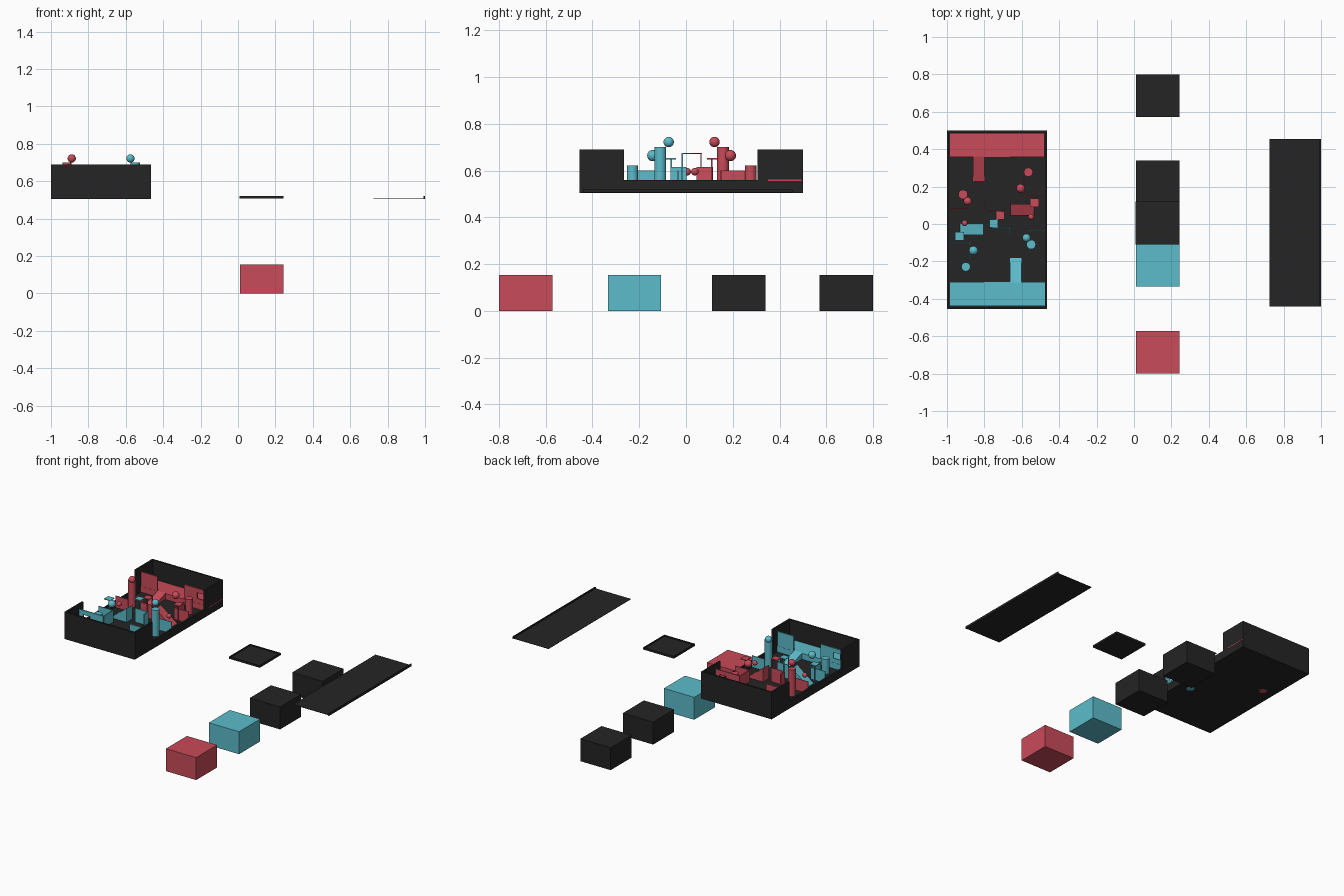
import bpy, bmesh, math
from mathutils import Vector

if "Cube" in bpy.data.objects:
    bpy.data.objects.remove(bpy.data.objects["Cube"])

def mat(name, c):
    m = bpy.data.materials.new(name)
    m.diffuse_color = (*c, 1)
    m.use_nodes = True
    m.node_tree.nodes["Principled BSDF"].inputs["Base Color"].default_value = m.diffuse_color
    return m

BLACK = mat("black", (0.018, 0.018, 0.018))
RED = mat("red", (0.58, 0.07, 0.10))
TEAL = mat("teal", (0.107, 0.503, 0.597))
CX, CY = -0.732, 0.024      # centre of the arena, for the half-turn symmetry
FLOOR = 0.52

def finish(name, bm, m, smooth=False):
    bmesh.ops.recalc_face_normals(bm, faces=bm.faces)
    me = bpy.data.meshes.new(name)
    bm.to_mesh(me)
    bm.free()
    me.materials.append(m)
    ob = bpy.data.objects.new(name, me)
    bpy.context.collection.objects.link(ob)
    if smooth:
        bpy.context.view_layer.objects.active = ob
        ob.select_set(True)
        bpy.ops.object.shade_smooth_by_angle(angle=math.radians(40))
        ob.select_set(False)
    return ob

def add_box(bm, x0, x1, y0, y1, z0, z1):
    r = bmesh.ops.create_cube(bm, size=1)
    for v in r["verts"]:
        v.co = Vector((x1 if v.co.x > 0 else x0, y1 if v.co.y > 0 else y0, z1 if v.co.z > 0 else z0))

def boxes(name, m, *bs):
    bm = bmesh.new()
    for b in bs:
        add_box(bm, *b)
    return finish(name, bm, m)

# --- four storage blocks
for i, (y, m) in enumerate(((-0.685, RED), (-0.22, TEAL), (0.225, BLACK), (0.685, BLACK))):
    boxes(f"block_{i}", m, (0.012, 0.242, y - 0.114, y + 0.114, 0, 0.154))

# --- small tray with a fine rim
boxes("small_tray", BLACK, (0.012, 0.242, -0.11, 0.12, 0.507, 0.513),
      (0.008, 0.014, -0.11, 0.12, 0.507, 0.521), (0.236, 0.242, -0.11, 0.12, 0.507, 0.521),
      (0.012, 0.242, -0.11, -0.104, 0.507, 0.521), (0.012, 0.242, 0.114, 0.12, 0.507, 0.521))

# --- long panel: a thin sheet with a lip on its outer edge
boxes("long_panel", BLACK, (0.725, 1, -0.44, 0.455, 0.509, 0.511),
      (0.993, 1, -0.44, 0.455, 0.506, 0.521))

# --- arena shell: floor, end walls, side walls cut low in the middle
X0, X1, Y0, Y1, T = -1.0, -0.465, -0.455, 0.5, 0.012
shell = [(X0, X1, Y0, Y1, 0.505, FLOOR),
         (X0, X1, Y0, Y0 + T, 0.505, 0.69), (X0, X1, Y1 - T, Y1, 0.505, 0.69)]
for a, b in ((X0, X0 + T), (X1 - T, X1)):
    shell += [(a, b, Y0, -0.265, 0.505, 0.69), (a, b, -0.265, 0.305, 0.505, 0.56),
              (a, b, 0.305, Y1, 0.505, 0.69)]
boxes("arena_shell", BLACK, *shell)
boxes("deck_edge", RED, (X1 - 0.005, X1 + 0.001, 0.35, 0.495, 0.556, 0.561))

# --- one team's half; the other is the same turned half way round
def half(team, m, turn):
    made = []
    def keep(ob):
        made.append(ob)
    def cyl(name, x, y, r, z0, z1):
        bm = bmesh.new()
        bmesh.ops.create_cone(bm, cap_ends=True, segments=32, radius1=r, radius2=r, depth=z1 - z0)
        bmesh.ops.translate(bm, verts=bm.verts, vec=(x, y, (z0 + z1) / 2))
        keep(finish(f"{team}_{name}", bm, m, True))
    def ball(name, x, y, z, r):
        bm = bmesh.new()
        bmesh.ops.create_uvsphere(bm, u_segments=24, v_segments=16, radius=r)
        bmesh.ops.translate(bm, verts=bm.verts, vec=(x, y, z))
        keep(finish(f"{team}_{name}", bm, m, True))
    def ramp(name, tri, depth):
        bm = bmesh.new()
        f = bm.faces.new([bm.verts.new(p) for p in tri])
        r = bmesh.ops.extrude_face_region(bm, geom=[f])
        vs = [g for g in r["geom"] if isinstance(g, bmesh.types.BMVert)]
        bmesh.ops.translate(bm, verts=vs, vec=depth)
        keep(finish(f"{team}_{name}", bm, m))
    def box(name, *bs):
        keep(boxes(f"{team}_{name}", m, *bs))

    # base deck, entry ramp and front wall with doorway and window
    box("deck", (-0.987, -0.478, 0.355, 0.487, FLOOR, 0.56))
    ramp("entry_ramp", ((-0.862, 0.23, FLOOR), (-0.862, 0.36, FLOOR), (-0.862, 0.36, 0.562)), (0.062, 0, 0))
    a, b = 0.356, 0.364
    box("base_wall", (-0.987, -0.862, a, b, 0.56, 0.66), (-0.66, -0.56, a, b, 0.56, 0.66),
        (-0.51, -0.478, a, b, 0.56, 0.66), (-0.56, -0.51, a, b, 0.56, 0.59),
        (-0.56, -0.51, a, b, 0.63, 0.66))
    # towers and balls
    cyl("tall_tower", -0.914, 0.158, 0.025, 0.504, 0.70)
    cyl("short_tower", -0.565, 0.277, 0.024, FLOOR, 0.622)
    ball("tower_ball", -0.889, 0.122, 0.722, 0.022)
    ball("field_ball", -0.606, 0.19, 0.664, 0.024)
    # side ramp
    ramp("side_ramp", ((-0.66, 0.045, FLOOR), (-0.66, 0.045, 0.615), (-0.535, 0.045, FLOOR)), (0, 0.062, 0))
    # raised square plates on thin supports
    box("side_plate", (-0.555, -0.508, 0.09, 0.137, 0.648, 0.653), (-0.535, -0.529, 0.108, 0.114, FLOOR, 0.65))
    box("centre_plate", (-0.738, -0.692, 0.023, 0.068, 0.671, 0.676),
        (-0.736, -0.73, 0.061, 0.067, FLOOR, 0.672), (-0.7, -0.694, 0.061, 0.067, FLOOR, 0.672))
    # thin fences
    t = 0.005
    box("centre_fence", (-0.80, -0.705, 0.068, 0.068 + t, FLOOR, 0.615), (-0.80, -0.80 + t, 0.07, 0.115, FLOOR, 0.615))
    box("outer_fence", (-0.585, -0.48, 0.148, 0.148 + t, FLOOR, 0.6), (-0.59, -0.59 + t, 0.148, 0.255, FLOOR, 0.6))
    box("far_fence", (-0.987, -0.89, 0.08, 0.08 + t, FLOOR, 0.6))
    if turn:
        for ob in made:
            for v in ob.data.vertices:
                v.co.x, v.co.y = 2 * CX - v.co.x, 2 * CY - v.co.y
            ob.data.update()

half("red", RED, False)
half("teal", TEAL, True)

# --- two small loose balls on the centre line
for i, (x, y) in enumerate(((-0.905, 0.005), (-0.55, 0.038))):
    bm = bmesh.new()
    bmesh.ops.create_uvsphere(bm, u_segments=20, v_segments=12, radius=0.016)
    bmesh.ops.translate(bm, verts=bm.verts, vec=(x, y, 0.595))
    finish(f"loose_ball_{i}", bm, RED, True)
